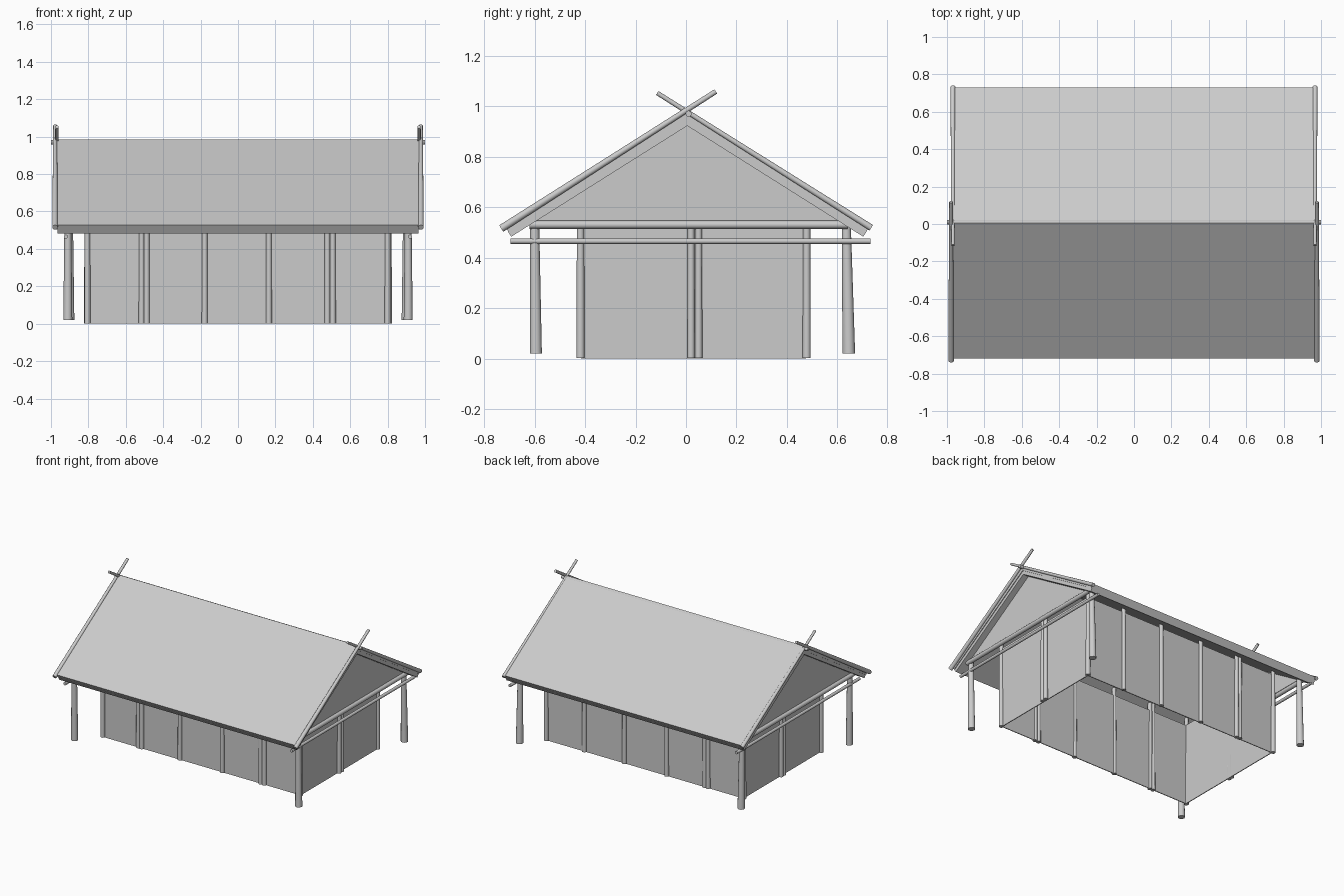
import bpy, bmesh, math
from mathutils import Vector

if "Cube" in bpy.data.objects:
    bpy.data.objects.remove(bpy.data.objects["Cube"])

grey = bpy.data.materials.new("plain_grey")
grey.use_nodes = True
grey.diffuse_color = (0.6, 0.6, 0.6, 1)
grey.node_tree.nodes["Principled BSDF"].inputs["Base Color"].default_value = (0.6, 0.6, 0.6, 1)

RIDGE_Y = 0.005
SLOPE = 0.63


def finish(name, bm):
    bmesh.ops.recalc_face_normals(bm, faces=bm.faces)
    mesh = bpy.data.meshes.new(name)
    bm.to_mesh(mesh)
    bm.free()
    mesh.materials.append(grey)
    obj = bpy.data.objects.new(name, mesh)
    bpy.context.collection.objects.link(obj)
    return obj


def box(name, low, high):
    bm = bmesh.new()
    bmesh.ops.create_cube(bm, size=1)
    low, high = Vector(low), Vector(high)
    for v in bm.verts:
        v.co = (low + high) / 2 + v.co * (high - low)
    return finish(name, bm)


def pole(name, start, end, r1, r2=None):
    """Round pole between two points, tapering from r1 to r2."""
    start, end = Vector(start), Vector(end)
    bm = bmesh.new()
    bmesh.ops.create_cone(bm, cap_ends=True, segments=12, radius1=r1,
                          radius2=r2 or r1, depth=(end - start).length)
    turn = (end - start).to_track_quat('Z', 'Y')
    for v in bm.verts:
        v.co = (start + end) / 2 + turn @ v.co
    for f in bm.faces:
        f.smooth = len(f.verts) == 4
    for e in bm.edges:
        e.smooth = all(f.smooth for f in e.link_faces)
    return finish(name, bm)


def prism(name, profile, x1, x2):
    """Extrude a (y, z) outline along x."""
    bm = bmesh.new()
    face = bm.faces.new([bm.verts.new((x1, y, z)) for y, z in profile])
    new = bmesh.ops.extrude_face_region(bm, geom=[face])["geom"]
    for v in new:
        if isinstance(v, bmesh.types.BMVert):
            v.co.x = x2
    return finish(name, bm)


def roof_layer(name, top, thick, reach, half_x):
    """Gabled slab whose eave ends are cut square to the slope."""
    shift = thick * SLOPE / (1 + SLOPE ** 2)
    inner = reach - shift
    low = top - thick
    prism(name, [(RIDGE_Y - reach, top - reach * SLOPE), (RIDGE_Y, top),
                 (RIDGE_Y + reach, top - reach * SLOPE),
                 (RIDGE_Y + inner, low - inner * SLOPE), (RIDGE_Y, low),
                 (RIDGE_Y - inner, low - inner * SLOPE)], -half_x, half_x)


# Roof in two layers
roof_layer("roof_covering", 0.985, 0.035, 0.725, 0.97)
roof_layer("roof_lining", 0.95, 0.028, 0.71, 0.965)
pole("ridge_pole", (-1, 0.01, 0.97), (1, 0.01, 0.97), 0.012)

# Four thin walls
X, FRONT, BACK, TOP = 0.8, -0.41, 0.47, 0.6
T = 0.006
box("front_wall", (-X, FRONT - T, 0), (X, FRONT, TOP))
box("back_wall", (-X, BACK, 0), (X, BACK + T, TOP))
for side, s in (("left", 1), ("right", -1)):
    xs = sorted((s * X, s * (X - T)))
    box(side + "_wall", (xs[0], FRONT, 0), (xs[1], BACK, TOP))

# Wall posts, some of them doubled
front_xs = (-0.805, -0.515, -0.488, -0.178, 0.165, 0.478, 0.507, 0.8)
back_xs = (-0.805, -0.515, -0.488, -0.178, 0.165, 0.49, 0.8)
for label, y, xs in (("front", FRONT - 0.008, front_xs), ("back", BACK + 0.008, back_xs)):
    height = 0.925 - abs(y - RIDGE_Y) * SLOPE
    for i, x in enumerate(xs):
        pole(f"{label}_wall_post_{i + 1}", (x, y, 0.002), (x, y, height), 0.016, 0.014)

for side, s in (("left", 1), ("right", -1)):
    for i, y in enumerate((0.02, 0.05)):
        pole(f"{side}_wall_post_{i + 1}", (s * 0.808, y, 0.002), (s * 0.808, y, 0.62), 0.015, 0.013)

    # Gable panel, set back under the roof edge
    half = (0.925 - 0.54) / SLOPE
    xs = sorted((s * 0.91, s * 0.92))
    prism(side + "_gable_panel", [(RIDGE_Y - half, 0.54), (RIDGE_Y + half, 0.54),
                                  (RIDGE_Y, 0.925)], *xs)

    # Cross beams and free-standing corner posts
    pole(side + "_upper_beam", (s * 0.925, -0.62, 0.53), (s * 0.925, 0.64, 0.53), 0.016)
    pole(side + "_lower_beam", (s * 0.92, -0.695, 0.465), (s * 0.92, 0.73, 0.465), 0.011)
    pole(side + "_front_post", (s * 0.91, -0.595, 0.02), (s * 0.91, -0.6, 0.55), 0.024, 0.018)
    pole(side + "_back_post", (s * 0.9, 0.645, 0.02), (s * 0.9, 0.635, 0.53), 0.025, 0.018)

    # Crossed bargeboard poles
    pole(side + "_front_barge_pole", (s * 0.978, -0.732, 0.515), (s * 0.978, 0.118, 1.058), 0.015, 0.01)
    pole(side + "_back_barge_pole", (s * 0.968, 0.734, 0.518), (s * 0.968, -0.114, 1.052), 0.013, 0.009)
